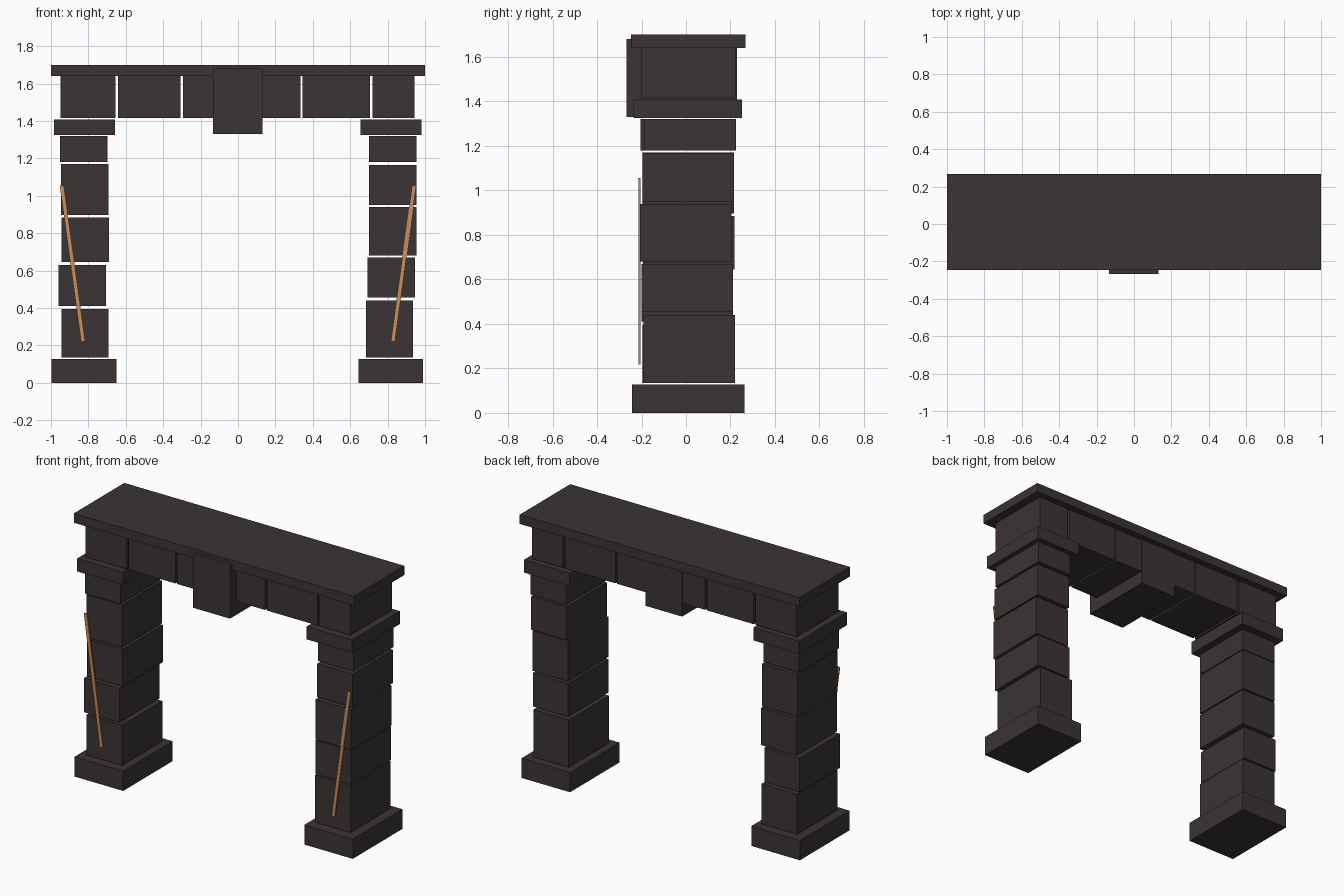
import bpy
import math
from mathutils import Matrix, Vector

default_cube = bpy.data.objects.get("Cube")
if default_cube:
    bpy.data.objects.remove(default_cube, do_unlink=True)


def make_material(name, colour):
    material = bpy.data.materials.new(name)
    material.use_nodes = True
    material.diffuse_color = colour
    shader = material.node_tree.nodes["Principled BSDF"]
    shader.inputs["Base Color"].default_value = colour
    return material


stone = make_material("dark stone", (0.043, 0.035, 0.034, 1))
copper = make_material("copper orange", (0.6, 0.27, 0.11, 1))


def add_box(name, x_range, y_range, z_range, material=stone):
    """Add a box spanning the given ranges on each axis."""
    ranges = (x_range, y_range, z_range)
    centre = [(low + high) / 2 for low, high in ranges]
    size = [high - low for low, high in ranges]
    bpy.ops.mesh.primitive_cube_add(size=1, location=centre)
    box = bpy.context.object
    box.name = name
    box.data.name = name
    box.data.transform(Matrix.Diagonal((*size, 1)))
    box.data.materials.append(material)
    return box


def add_strip(name, bottom, top, width, thickness):
    """Add a thin slanted bar between two points."""
    start, end = Vector(bottom), Vector(top)
    span = end - start
    half = span.length / 2
    bar = add_box(name, (-width / 2, width / 2), (-thickness / 2, thickness / 2),
                  (-half, half), copper)
    bar.location = (start + end) / 2
    bar.rotation_euler.y = math.atan2(span.x, span.z)


# Stacked pillar stones: centre x, centre y, bottom, top
BLOCK_WIDTH, BLOCK_DEPTH = 0.253, 0.411
PILLARS = {
    "right": [(-0.818, 0.01, 0.135, 0.395), (-0.833, 0.005, 0.41, 0.63),
              (-0.816, 0.012, 0.645, 0.885), (-0.82, 0.01, 0.897, 1.17),
              (-0.825, 0.002, 1.18, 1.32)],
    "left": [(0.81, 0.015, 0.135, 0.44), (0.82, 0.006, 0.455, 0.67),
             (0.827, -0.002, 0.68, 0.94), (0.828, 0.011, 0.95, 1.165),
             (0.828, 0.019, 1.18, 1.32)],
}
for side, blocks in PILLARS.items():
    for index, (x, y, bottom, top) in enumerate(blocks, start=1):
        add_box(f"{side}_pillar_block_{index}",
                (x - BLOCK_WIDTH / 2, x + BLOCK_WIDTH / 2),
                (y - BLOCK_DEPTH / 2, y + BLOCK_DEPTH / 2), (bottom, top))

# Plinths and capitals
for side, plinth, capital in (("right", (-0.997, -0.65), (-0.985, -0.657)),
                              ("left", (0.645, 0.99), (0.655, 0.98))):
    add_box(f"{side}_plinth", plinth, (-0.243, 0.262), (0, 0.128))
    add_box(f"{side}_capital", capital, (-0.235, 0.252), (1.325, 1.408))

# Row of lintel stones
LINTEL_SPANS = [(-0.948, -0.655), (-0.641, -0.308), (-0.295, -0.12),
                (0.12, 0.334), (0.346, 0.707), (0.72, 0.943)]
for index, span in enumerate(LINTEL_SPANS, start=1):
    add_box(f"lintel_block_{index}", span, (-0.2, 0.225), (1.415, 1.64))

# Keystone and top slab
add_box("keystone", (-0.133, 0.13), (-0.267, 0.23), (1.33, 1.68))
add_box("top_slab", (-1, 1), (-0.247, 0.268), (1.64, 1.7))

# Slanted metal strips on the pillar fronts
for side, sign in (("right", -1), ("left", 1)):
    add_strip(f"{side}_metal_strip", (sign * 0.828, -0.208, 0.22),
              (sign * 0.942, -0.208, 1.055), 0.022, 0.009)
